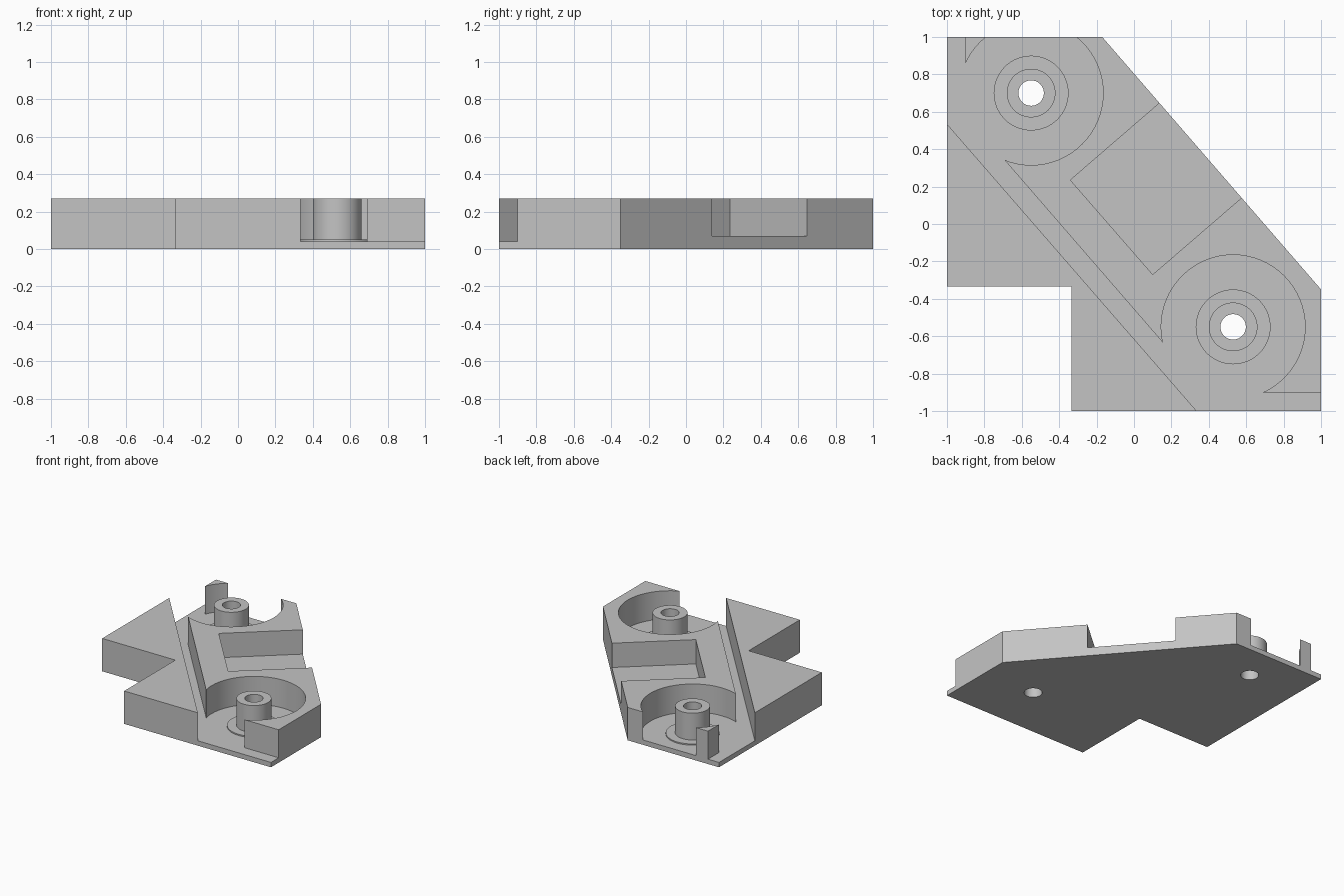
import bpy, bmesh, math
from mathutils import Matrix

if "Cube" in bpy.data.objects:
    bpy.data.objects.remove(bpy.data.objects["Cube"])

HEIGHT, FLOOR, LEDGE = 0.27, 0.04, 0.07
CENTRES = {"back": (-0.55, 0.70), "front": (0.53, -0.55)}
POCKET_R, FLANGE_R, BOSS_R, HOLE_R = 0.385, 0.2, 0.13, 0.068
SEGMENTS = 64

grey = bpy.data.materials.new("plain_grey")
grey.use_nodes = True
COLOUR = (0.55, 0.55, 0.55, 1)
grey.diffuse_color = COLOUR
grey.node_tree.nodes["Principled BSDF"].inputs["Base Color"].default_value = COLOUR


def finish(name, bm):
    bmesh.ops.recalc_face_normals(bm, faces=bm.faces)
    mesh = bpy.data.meshes.new(name)
    bm.to_mesh(mesh)
    bm.free()
    obj = bpy.data.objects.new(name, mesh)
    bpy.context.collection.objects.link(obj)
    mesh.materials.append(grey)
    return obj


def prism(name, outline, z0, z1):
    bm = bmesh.new()
    face = bm.faces.new([bm.verts.new((x, y, z0)) for x, y in outline])
    side = bmesh.ops.extrude_face_region(bm, geom=[face])
    verts = [g for g in side["geom"] if isinstance(g, bmesh.types.BMVert)]
    bmesh.ops.translate(bm, verts=verts, vec=(0, 0, z1 - z0))
    return finish(name, bm)


def circle(centre, radius):
    steps = [2 * math.pi * i / SEGMENTS for i in range(SEGMENTS)]
    return [(centre[0] + radius * math.cos(a), centre[1] + radius * math.sin(a)) for a in steps]


def select(obj):
    bpy.ops.object.select_all(action="DESELECT")
    obj.select_set(True)
    bpy.context.view_layer.objects.active = obj


def cut(target, outline, z0, z1=HEIGHT + 0.1):
    cutter = prism("cutter", outline, z0, z1)
    cutter.hide_render = True
    mod = target.modifiers.new("cut", "BOOLEAN")
    mod.operation, mod.solver, mod.object = "DIFFERENCE", "EXACT", cutter
    select(target)
    bpy.ops.object.modifier_apply(modifier=mod.name)
    bpy.data.objects.remove(cutter)


# Notched body with a sloping back corner
body = prism("body", [(-1, 1), (-0.17, 1), (1, -0.35), (1, -1),
                      (-0.335, -1), (-0.335, -0.335), (-1, -0.335)], 0, HEIGHT)

# Diagonal channel, opening into a thin ledge at each end
cut(body, [(-1.1, 0.65), (0.45, -1.132), (1.1, -1.132), (1.1, -0.9),
           (0.385, -0.9), (-0.9, 0.582), (-0.9, 1.1), (-1.1, 1.1)], FLOOR)

# Rectangular slot through the sloping side
cut(body, [(-0.34, 0.235), (0.1, -0.27), (0.765, 0.304), (0.325, 0.809)], LEDGE)

# Round pockets and through holes
for centre in CENTRES.values():
    cut(body, circle(centre, POCKET_R), FLOOR)
    cut(body, circle(centre, HOLE_R), -0.1)

# Hollow bosses with a low flange
PROFILE = [(HOLE_R, FLOOR), (FLANGE_R, FLOOR), (FLANGE_R, 0.05),
           (BOSS_R, 0.05), (BOSS_R, HEIGHT), (HOLE_R, HEIGHT)]
bosses = []
for label, (x, y) in CENTRES.items():
    bm = bmesh.new()
    verts = [bm.verts.new((r, 0, z)) for r, z in PROFILE]
    edges = [bm.edges.new((verts[i - 1], verts[i])) for i in range(len(verts))]
    bmesh.ops.spin(bm, geom=verts + edges, cent=(0, 0, 0), axis=(0, 0, 1),
                   angle=2 * math.pi, steps=SEGMENTS)
    bmesh.ops.remove_doubles(bm, verts=bm.verts, dist=0.0001)
    bm.transform(Matrix.Translation((x, y, 0)))
    bosses.append(finish(label + "_boss", bm))

for obj in [body] + bosses:
    select(obj)
    bpy.ops.object.shade_smooth_by_angle(angle=math.radians(30))
